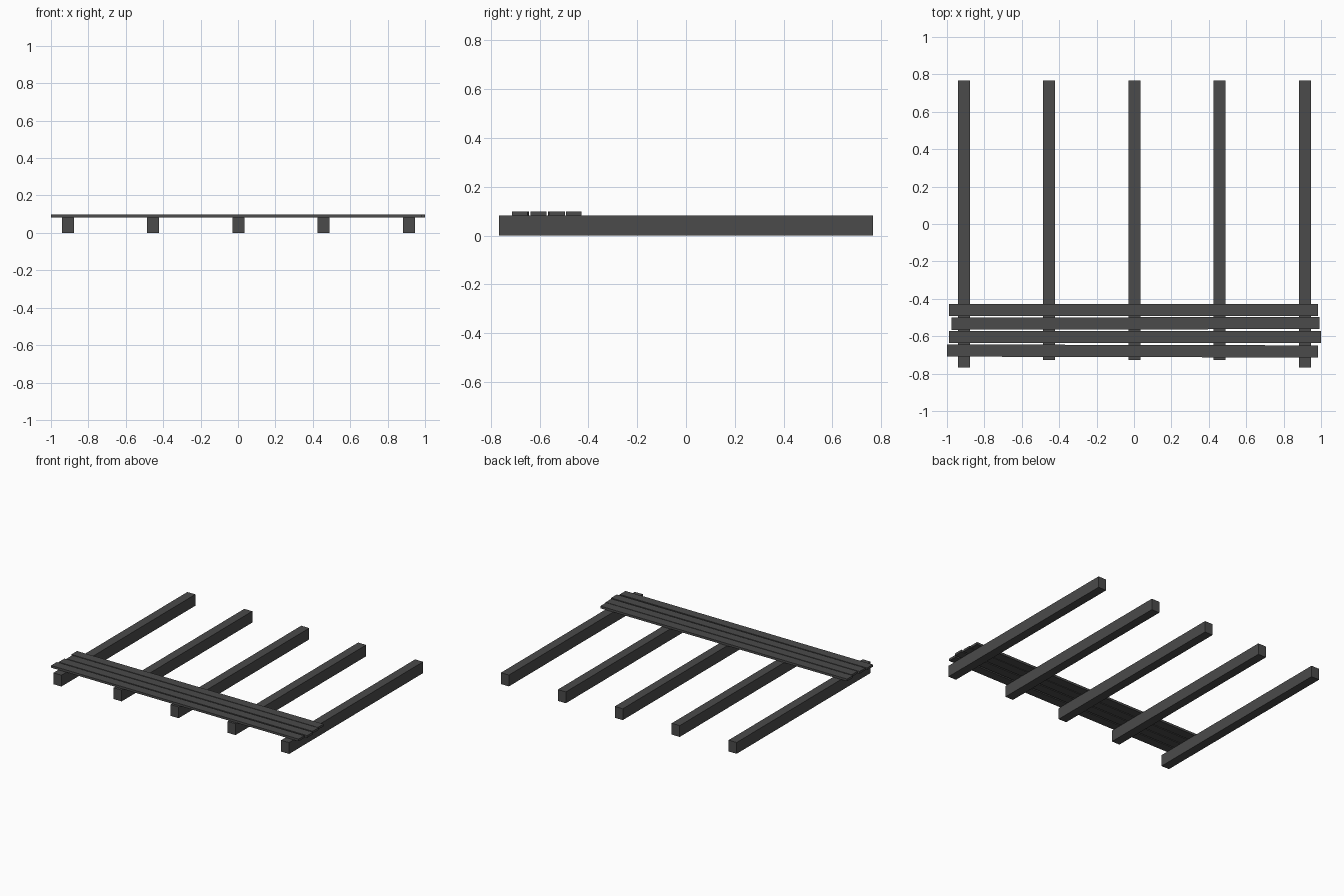
import bpy, bmesh
from mathutils import Matrix, Vector

if "Cube" in bpy.data.objects:
    bpy.data.objects.remove(bpy.data.objects["Cube"])

# One flat colour for all timber
timber = bpy.data.materials.new("dark grey timber")
timber.diffuse_color = (0.07, 0.07, 0.07, 1.0)
timber.use_nodes = True
timber.node_tree.nodes["Principled BSDF"].inputs["Base Color"].default_value = timber.diffuse_color


def beam(name, x0, x1, y0, y1, z0, z1, turn=0.0):
    """Rectangular timber between the given limits, turned slightly about z."""
    bm = bmesh.new()
    bmesh.ops.create_cube(bm, size=1.0)
    bmesh.ops.scale(bm, vec=Vector((x1 - x0, y1 - y0, z1 - z0)), verts=bm.verts)
    mesh = bpy.data.meshes.new(name)
    bm.to_mesh(mesh)
    bm.free()
    mesh.materials.append(timber)
    obj = bpy.data.objects.new(name, mesh)
    obj.location = ((x0 + x1) / 2, (y0 + y1) / 2, (z0 + z1) / 2)
    obj.rotation_euler.z = turn
    bpy.context.collection.objects.link(obj)
    return obj


JOIST_TOP = 0.082
BOARD_TOP = 0.098

# Five joists running front to back; the outer pair reach further forward
for i in range(5):
    x = (i - 2) * 0.456 + 0.002
    front = -0.766 if i in (0, 4) else -0.728
    beam(f"joist_{i + 1}", x - 0.032, x + 0.032, front, 0.766, 0.0, JOIST_TOP)

# Four deck boards near the front, laid slightly unevenly: x0, x1, y centre, turn
boards = [
    (-1.000, 0.985, -0.679, -0.0025),
    (-0.990, 1.000, -0.604, 0.0),
    (-0.977, 0.991, -0.531, 0.002),
    (-0.990, 0.985, -0.460, 0.0),
]
for i, (x0, x1, y, turn) in enumerate(boards):
    beam(f"deck_board_{i + 1}", x0, x1, y - 0.0325, y + 0.0325,
         JOIST_TOP, BOARD_TOP, turn)
